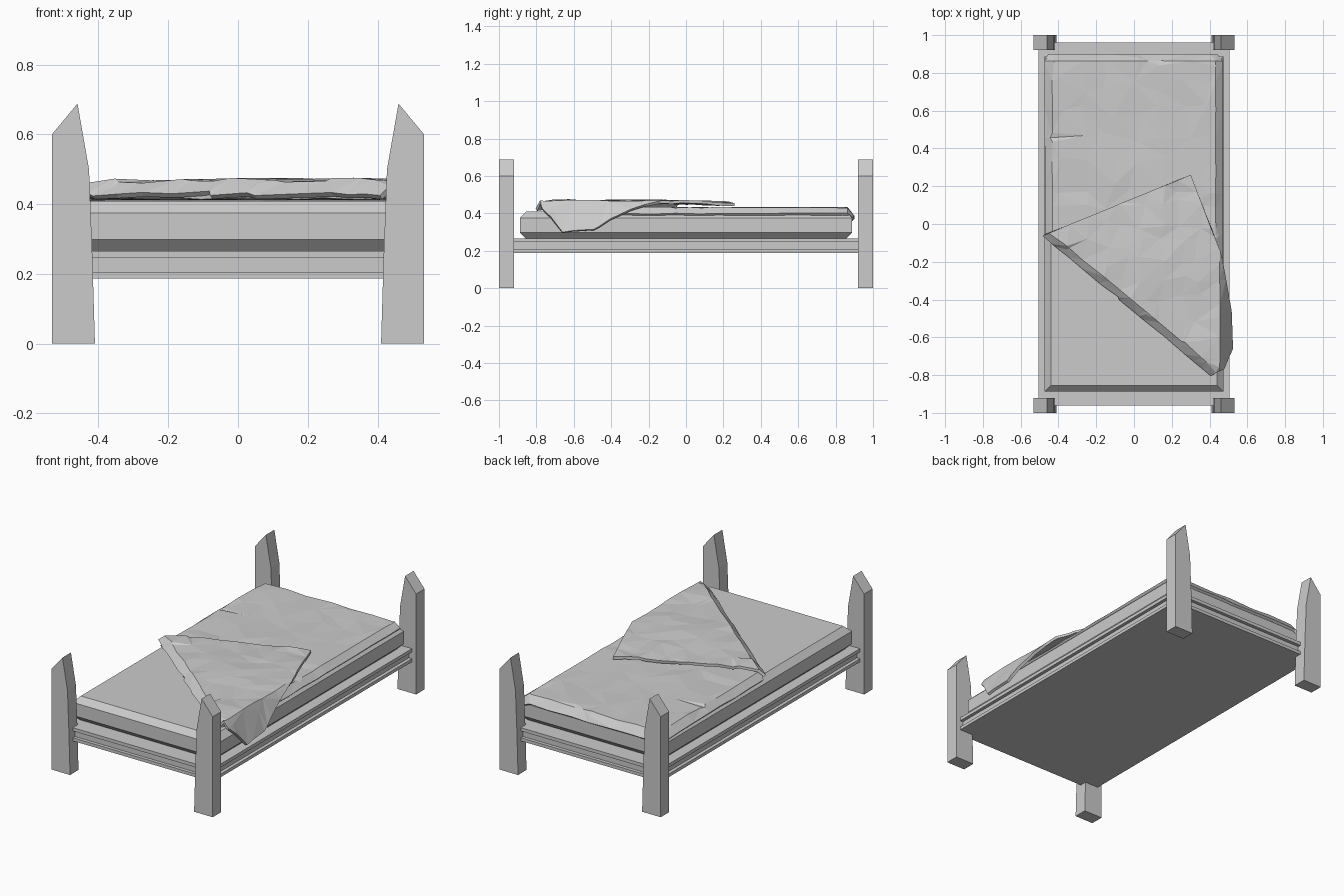
import bpy, bmesh, random
from mathutils import Vector

if "Cube" in bpy.data.objects:
    bpy.data.objects.remove(bpy.data.objects["Cube"])

random.seed(4)


def finish(name, bm):
    bmesh.ops.recalc_face_normals(bm, faces=bm.faces)
    me = bpy.data.meshes.new(name)
    bm.to_mesh(me)
    bm.free()
    ob = bpy.data.objects.new(name, me)
    bpy.context.collection.objects.link(ob)
    return ob


def prism(name, profile, y0, y1, side):
    """Extrude an xz profile along y, on the given x side."""
    bm = bmesh.new()
    face = bm.faces.new([bm.verts.new((side * x, y0, z)) for x, z in profile])
    new = bmesh.ops.extrude_face_region(bm, geom=[face])["geom"]
    bmesh.ops.translate(bm, vec=(0, y1 - y0, 0),
                        verts=[v for v in new if isinstance(v, bmesh.types.BMVert)])
    return finish(name, bm)


def stacked(name, rings):
    """Solid from rectangular rings given as (half x, half y, z)."""
    bm = bmesh.new()
    loops = [[bm.verts.new((sx * hx, sy * hy, z))
              for sx, sy in ((-1, -1), (1, -1), (1, 1), (-1, 1))] for hx, hy, z in rings]
    for a, b in zip(loops, loops[1:]):
        for i in range(4):
            j = (i + 1) % 4
            bm.faces.new((a[i], a[j], b[j], b[i]))
    bm.faces.new(loops[0][::-1])
    bm.faces.new(loops[-1])
    return finish(name, bm)


def cloth(name, outline, creases, height, thick, step, jitter):
    """Rumpled sheet: grid trimmed to a convex counter-clockwise outline."""
    bm = bmesh.new()
    bmesh.ops.create_grid(bm, x_segments=round(1.1 / step), y_segments=round(2 / step), size=1)
    for v in bm.verts:
        v.co = (v.co.x * 0.55, v.co.y, 0)
        v.co.x += random.uniform(-.3, .3) * step
        v.co.y += random.uniform(-.3, .3) * step

    def cut(p, n, clear):
        bmesh.ops.bisect_plane(bm, geom=bm.verts[:] + bm.edges[:] + bm.faces[:],
                               plane_co=(*p, 0), plane_no=(*n, 0), clear_outer=clear)
    for a, b in zip(outline, outline[1:] + outline[:1]):
        cut(a, (b[1] - a[1], a[0] - b[0]), True)
    for p, n in creases:
        cut(p, n, False)
    bmesh.ops.remove_doubles(bm, verts=bm.verts, dist=0.012)
    for v in bm.verts:
        v.co.z = height(v.co.x, v.co.y) + random.uniform(-jitter, jitter)
    bmesh.ops.triangulate(bm, faces=bm.faces)
    ob = finish(name, bm)
    mod = ob.modifiers.new("thickness", "SOLIDIFY")
    mod.thickness, mod.offset = thick, 0
    return ob


# Four tapered corner posts with pointed tops
post = [(.41, 0), (.533, 0), (.533, .6), (.46, .688), (.427, .5), (.418, .27)]
for sx, xn in ((-1, "left"), (1, "right")):
    for y0, yn in ((-1, "front"), (.92, "back")):
        prism(f"{yn}_{xn}_post", post, y0, y0 + .08, sx)

# Bed base with a groove running round it
stacked("bed_frame", [(.505, .962, .187), (.505, .962, .206), (.485, .942, .206),
                      (.485, .942, .246), (.505, .962, .246), (.505, .962, .266)])

# Mattress, chamfered above and below
stacked("mattress", [(.44, .855, .264), (.475, .888, .298),
                     (.475, .888, .375), (.44, .855, .409)])


def ramp(v, a, b):
    return min(1, max(0, (v - a) / (b - a)))


# Diagonal fold line shared by the two blanket layers
A, B = Vector((-.48, -.06)), Vector((.41, -.8))
d = (B - A).normalized()
n = Vector((-d.y, d.x))


def sheet_z(x, y):
    return .423 - .035 * ramp(abs(x), .43, .47) - .045 * ramp(y, .86, .895)


def flap_z(x, y):
    t = (Vector((x, y)) - A).dot(n)
    z = .462 - .038 * (1 - ramp(t, 0, .04))
    tip = ramp(.26 - y, 0, .35)
    z -= .012 * (1 - tip)
    return z - .165 * ramp(x, .45, .517) ** 1.2 * ramp(-y, -.1, .5)


# Blanket lying on the mattress
cloth("blanket", [(-.465, -.06), (.41, -.78), (.462, -.7), (.465, .86), (.44, .893),
                  (-.45, .895), (-.47, .86)],
      [((.43, 0), (1, 0)), ((-.43, 0), (1, 0)), ((0, .86), (0, 1))],
      sheet_z, .016, .13, .004)

# Turned-back corner, hanging over the right side
cloth("blanket_fold", [tuple(A), tuple(B), (.47, -.77), (.517, -.66), (.51, -.46),
                       (.455, -.14), (.3, .26)],
      [((A + n * .04), n), ((.45, 0), (1, 0))],
      flap_z, .016, .1, .006)
